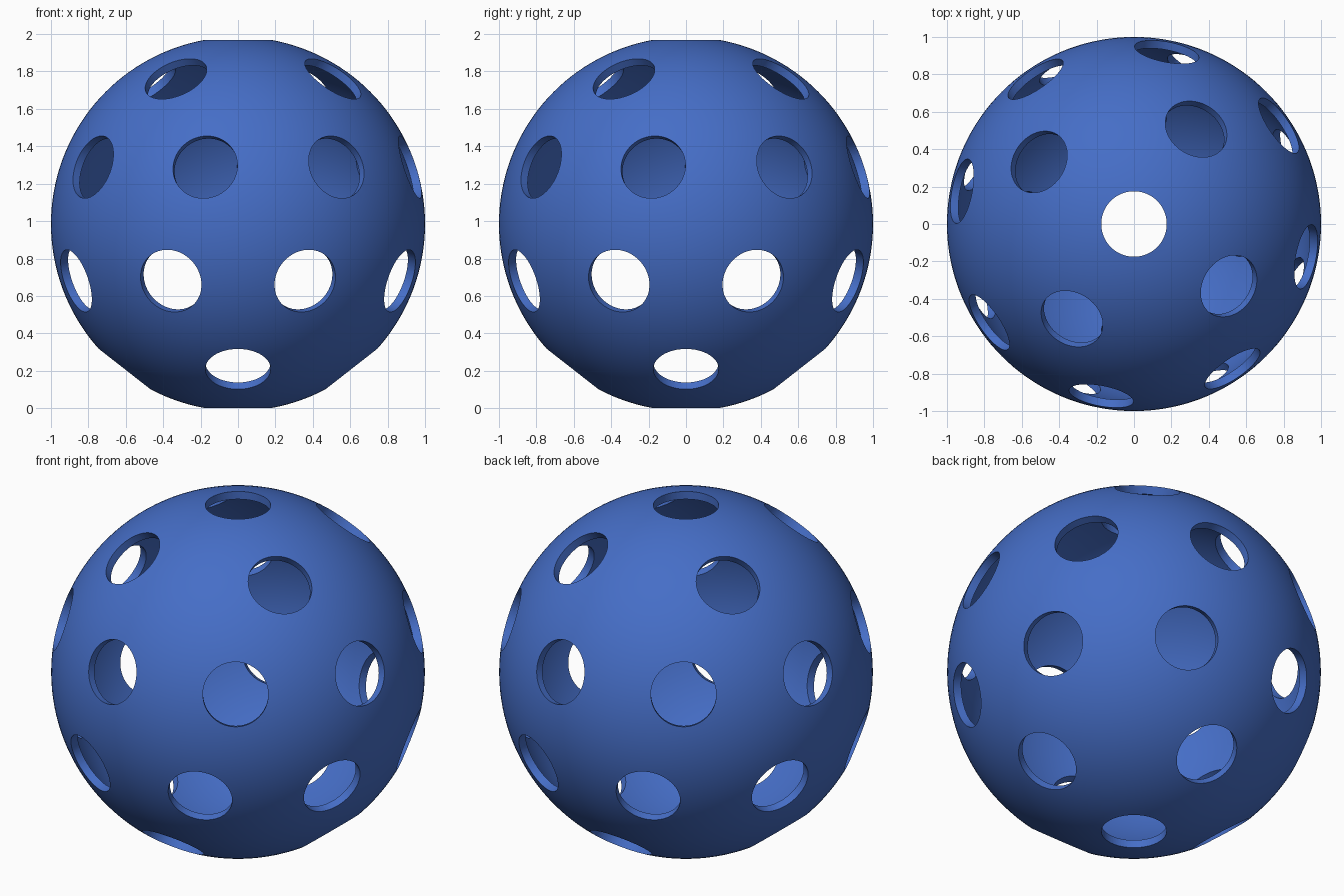
import bpy, bmesh
from math import radians, cos, sin, sqrt
from mathutils import Matrix, Vector

if "Cube" in bpy.data.objects:
    bpy.data.objects.remove(bpy.data.objects["Cube"])

R, WALL, HOLE = 1.0, 0.045, 0.175
CZ = sqrt(R * R - HOLE * HOLE)      # pole holes trim the ball, so it rests on a rim
CENTRE = Matrix.Translation((0, 0, CZ))


def make_object(name, bm):
    mesh = bpy.data.meshes.new(name)
    bm.to_mesh(mesh)
    bm.free()
    ob = bpy.data.objects.new(name, mesh)
    bpy.context.collection.objects.link(ob)
    return ob


# Hollow shell: outer sphere plus inward-facing inner sphere
bm = bmesh.new()
bmesh.ops.create_uvsphere(bm, u_segments=144, v_segments=72, radius=R, matrix=CENTRE)
outer = set(bm.faces)
bmesh.ops.create_uvsphere(bm, u_segments=144, v_segments=72, radius=R - WALL, matrix=CENTRE)
bmesh.ops.reverse_faces(bm, faces=[f for f in bm.faces if f not in outer])
ball = make_object("perforated_ball", bm)

# Hole rows: (elevation, number of holes, first azimuth), in degrees
rows = [(90, 1, 0), (52, 4, 56.8), (18, 8, 34.2),
        (-18, 8, 22.5), (-52, 4, 0), (-90, 1, 0)]
bm = bmesh.new()
for elev, count, start in rows:
    e = radians(elev)
    for i in range(count):
        a = radians(start + 360 * i / count)
        d = Vector((cos(e) * cos(a), cos(e) * sin(a), sin(e)))
        turn = d.to_track_quat('Z', 'Y').to_matrix().to_4x4()
        bmesh.ops.create_cone(bm, cap_ends=True, segments=64, radius1=HOLE, radius2=HOLE,
                              depth=0.3, matrix=CENTRE @ Matrix.Translation(d * 0.97) @ turn)
cutter = make_object("hole_cutters", bm)
cutter.hide_render = True

# Cut the holes
mod = ball.modifiers.new("holes", 'BOOLEAN')
mod.operation, mod.solver, mod.object = 'DIFFERENCE', 'EXACT', cutter
bpy.context.view_layer.objects.active = ball
ball.select_set(True)
bpy.ops.object.modifier_apply(modifier=mod.name)
bpy.data.objects.remove(cutter)
bpy.ops.object.shade_smooth_by_angle(angle=radians(30))

# Blue plastic
mat = bpy.data.materials.new("blue_plastic")
mat.diffuse_color = (0.06, 0.155, 0.57, 1)
mat.use_nodes = True
mat.node_tree.nodes["Principled BSDF"].inputs["Base Color"].default_value = mat.diffuse_color
ball.data.materials.clear()
ball.data.materials.append(mat)
